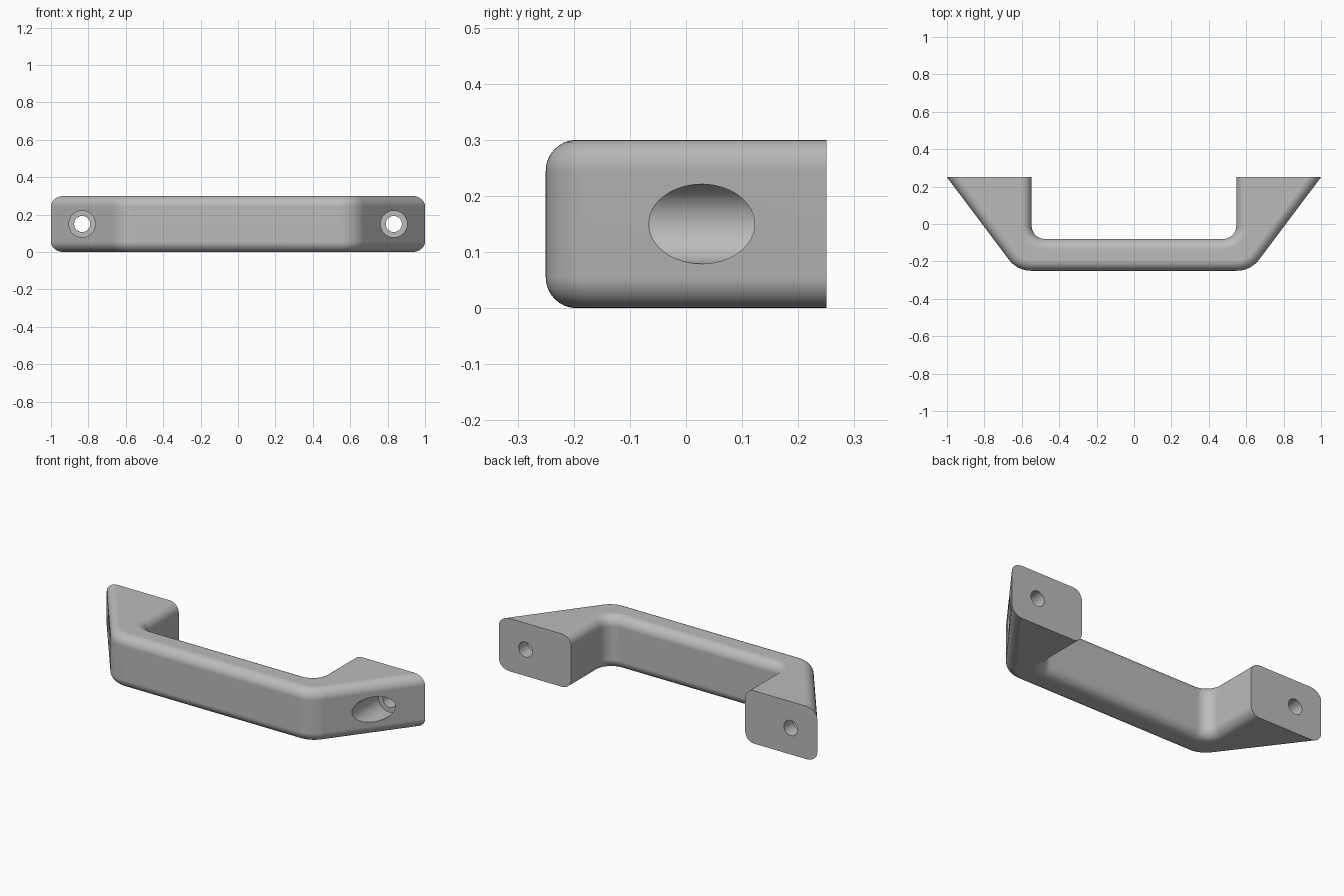
import bpy, bmesh, math
from mathutils import Vector

HEIGHT, BACK, ROUND = 0.30, 0.25, 0.055

cube = bpy.data.objects.get("Cube")
if cube:
    bpy.data.objects.remove(cube, do_unlink=True)

grey = bpy.data.materials.new("satin grey")
grey.use_nodes = True
grey.diffuse_color = (0.5, 0.5, 0.5, 1)
grey.node_tree.nodes["Principled BSDF"].inputs["Base Color"].default_value = (0.5, 0.5, 0.5, 1)


def fillet(before, corner, after, radius, steps=14):
    """Arc of the given radius that rounds a corner between two lines."""
    a, b = (before - corner).normalized(), (after - corner).normalized()
    half = a.angle(b) / 2
    centre = corner + (a + b).normalized() * radius / math.sin(half)
    start = corner + a * radius / math.tan(half) - centre
    end = corner + b * radius / math.tan(half) - centre
    sweep = start.angle(end)
    return [centre + (start * math.sin(sweep * (1 - i / steps))
                      + end * math.sin(sweep * i / steps)) / math.sin(sweep)
            for i in range(steps + 1)]


def outline(inset):
    """Plan of the handle, pulled in on all sides but the flat back."""
    slant = inset * 1.25
    tip = Vector((1 - slant, BACK))
    front_y = -0.25 + inset
    outer = Vector((tip.x - (BACK - front_y) / 1.33, front_y))
    inner = Vector((0.547 + inset, -0.08 - inset))
    heel = Vector((inner.x, BACK))
    half = fillet(Vector((0, front_y)), outer, tip, 0.15 - inset)
    half += [tip, heel]
    half += fillet(heel, inner, Vector((0, inner.y)), 0.07 + inset)
    return half + [Vector((-p.x, p.y)) for p in reversed(half)]


# Handle body: stacked outlines with quarter-round rims at bottom and top
steps = 8
levels = []
for i in range(steps + 1):
    a = math.pi / 2 * i / steps
    levels.append((ROUND * (1 - math.sin(a)), ROUND * (1 - math.cos(a))))
levels += [(d, HEIGHT - z) for d, z in reversed(levels)]

bm = bmesh.new()
rings = [[bm.verts.new((p.x, p.y, z)) for p in outline(d)] for d, z in levels]
for low, high in zip(rings, rings[1:]):
    for i in range(len(low)):
        j = (i + 1) % len(low)
        bm.faces.new((low[i], low[j], high[j], high[i]))
bm.faces.new(rings[0][::-1])
bm.faces.new(rings[-1])
# Merge each flat mounting face into one polygon
bm.normal_update()
for side in (-1, 1):
    flat = [f for f in bm.faces if f.normal.y > 0.99 and f.calc_center_median().x * side > 0
            and all(v.co.y > BACK - 0.001 for v in f.verts)]
    bmesh.ops.dissolve_faces(bm, faces=flat)
bmesh.ops.recalc_face_normals(bm, faces=bm.faces[:])
mesh = bpy.data.meshes.new("pull_handle")
bm.to_mesh(mesh)
bm.free()
mesh.materials.append(grey)
handle = bpy.data.objects.new("pull_handle", mesh)
bpy.context.collection.objects.link(handle)


# Counterbored screw holes: a wide bore from the front, a narrow one through the back
def drill(x, radius, y_start, y_end):
    bpy.ops.mesh.primitive_cylinder_add(
        vertices=48, radius=radius, depth=y_end - y_start,
        location=(x, (y_start + y_end) / 2, HEIGHT / 2), rotation=(math.pi / 2, 0, 0))
    cutter = bpy.context.object
    cutter.name = "hole_cutter"
    cutter.hide_render = True
    cutter.data.materials.append(grey)
    cut = handle.modifiers.new("hole", "BOOLEAN")
    cut.operation, cut.solver, cut.object = "DIFFERENCE", "EXACT", cutter
    bpy.context.view_layer.objects.active = handle
    bpy.ops.object.modifier_apply(modifier=cut.name)
    bpy.data.objects.remove(cutter, do_unlink=True)


for side in (-1, 1):
    drill(side * 0.833, 0.071, -0.4, 0.17)
    drill(side * 0.833, 0.043, 0.1, 0.4)

# Smooth rounded surfaces, crisp back and hole edges
bpy.ops.object.select_all(action="DESELECT")
handle.select_set(True)
bpy.context.view_layer.objects.active = handle
bpy.ops.object.shade_smooth_by_angle(angle=math.radians(30))
weighted = handle.modifiers.new("even_shading", "WEIGHTED_NORMAL")
weighted.keep_sharp = True
